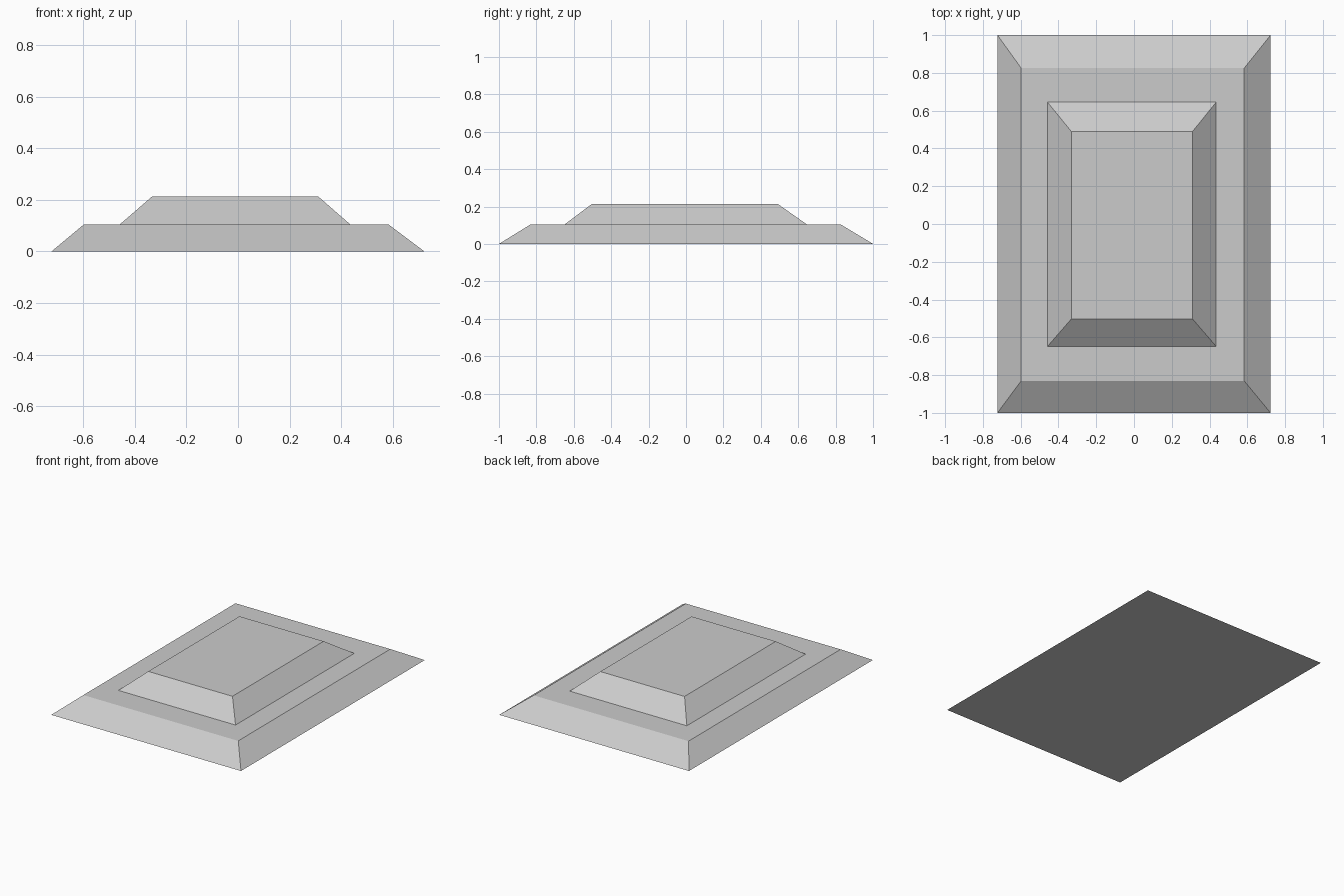
import bpy
import bmesh

if "Cube" in bpy.data.objects:
    bpy.data.objects.remove(bpy.data.objects["Cube"], do_unlink=True)

stone = bpy.data.materials.new("grey stone")
stone.use_nodes = True
colour = (0.6, 0.6, 0.6, 1)
stone.diffuse_color = colour
stone.node_tree.nodes["Principled BSDF"].inputs["Base Color"].default_value = colour


def rectangle(bm, x0, x1, y0, y1, z):
    return [bm.verts.new((x, y, z)) for x, y in
            ((x0, y0), (x1, y0), (x1, y1), (x0, y1))]


def frustum(name, lower, upper):
    """Closed block with a rectangular foot, sloped sides and a flat top."""
    bm = bmesh.new()
    foot, top = rectangle(bm, *lower), rectangle(bm, *upper)
    bm.faces.new(foot[::-1])
    bm.faces.new(top)
    for i in range(4):
        j = (i + 1) % 4
        bm.faces.new((foot[i], foot[j], top[j], top[i]))
    mesh = bpy.data.meshes.new(name)
    bm.to_mesh(mesh)
    bm.free()
    mesh.materials.append(stone)
    obj = bpy.data.objects.new(name, mesh)
    bpy.context.collection.objects.link(obj)
    return obj


# Wide lower tier, then the smaller tier resting on it
frustum("lower_tier", (-0.723, 0.723, -1, 1, 0), (-0.597, 0.583, -0.83, 0.825, 0.105))
frustum("upper_tier", (-0.458, 0.435, -0.648, 0.645, 0.105), (-0.332, 0.31, -0.503, 0.49, 0.214))
